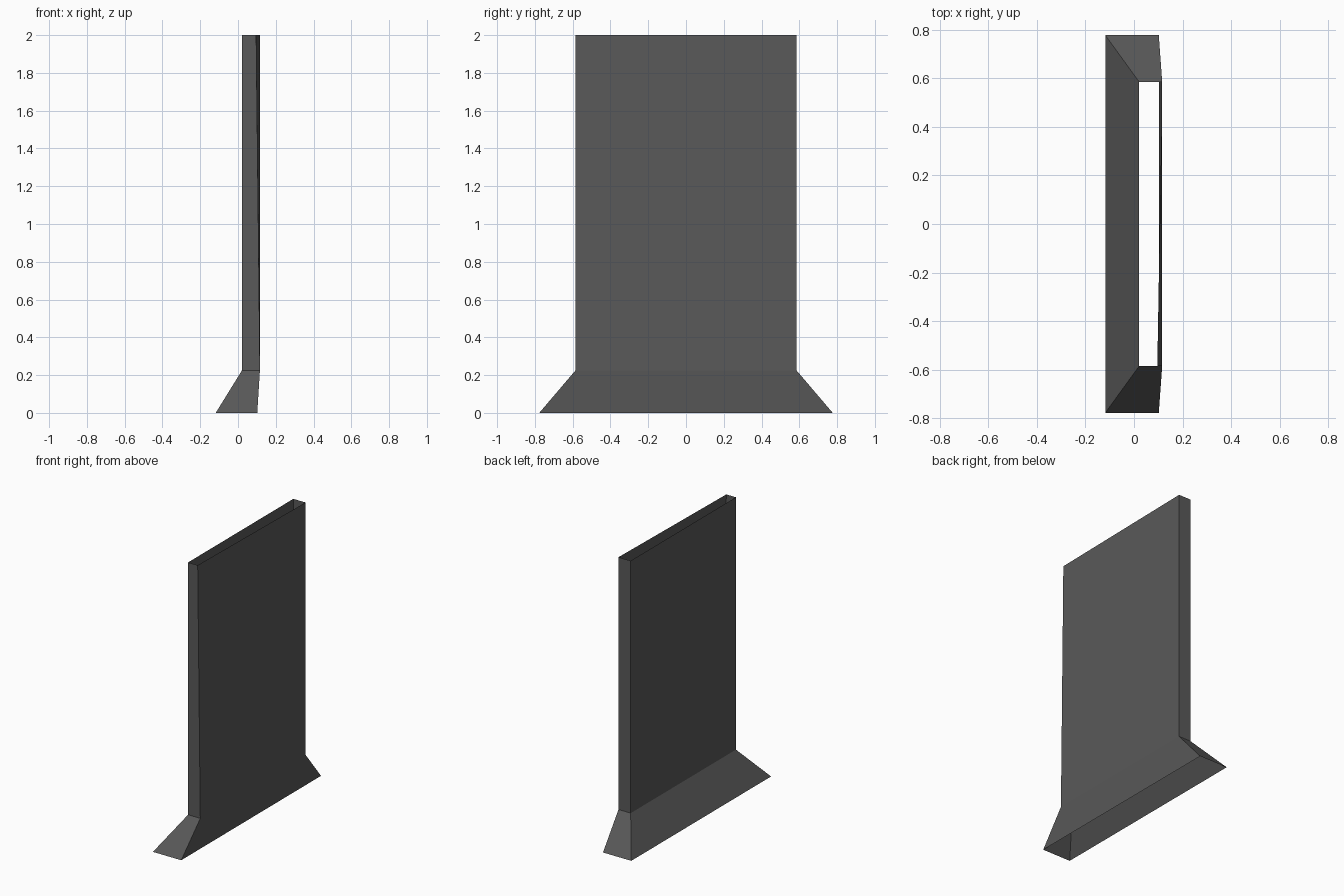
import bpy, bmesh

if "Cube" in bpy.data.objects:
    bpy.data.objects.remove(bpy.data.objects["Cube"])

grey = bpy.data.materials.new("dark grey")
grey.diffuse_color = (0.1, 0.1, 0.1, 1)
grey.use_nodes = True
grey.node_tree.nodes["Principled BSDF"].inputs["Base Color"].default_value = grey.diffuse_color

# Cross-sections: left x, right x at the front, right x at the back, half depth, height
SECTIONS = [
    (-0.118, 0.102, 0.102, 0.777, 0.0),    # flared foot
    (0.021, 0.116, 0.116, 0.585, 0.225),   # neck above the flare
    (0.021, 0.096, 0.116, 0.585, 2.0),     # open top, slightly skewed
]

# Open, thin-walled flat duct lofted through the sections
bm = bmesh.new()
rings = []
for left, right_front, right_back, d, z in SECTIONS:
    corners = [(left, -d), (right_front, -d), (right_back, d), (left, d)]
    rings.append([bm.verts.new((x, y, z)) for x, y in corners])
for low, high in zip(rings, rings[1:]):
    for i in range(4):
        j = (i + 1) % 4
        bm.faces.new((low[i], low[j], high[j], high[i]))

mesh = bpy.data.meshes.new("flared_duct")
bm.to_mesh(mesh)
bm.free()
mesh.materials.append(grey)
duct = bpy.data.objects.new("flared_duct", mesh)
bpy.context.collection.objects.link(duct)
